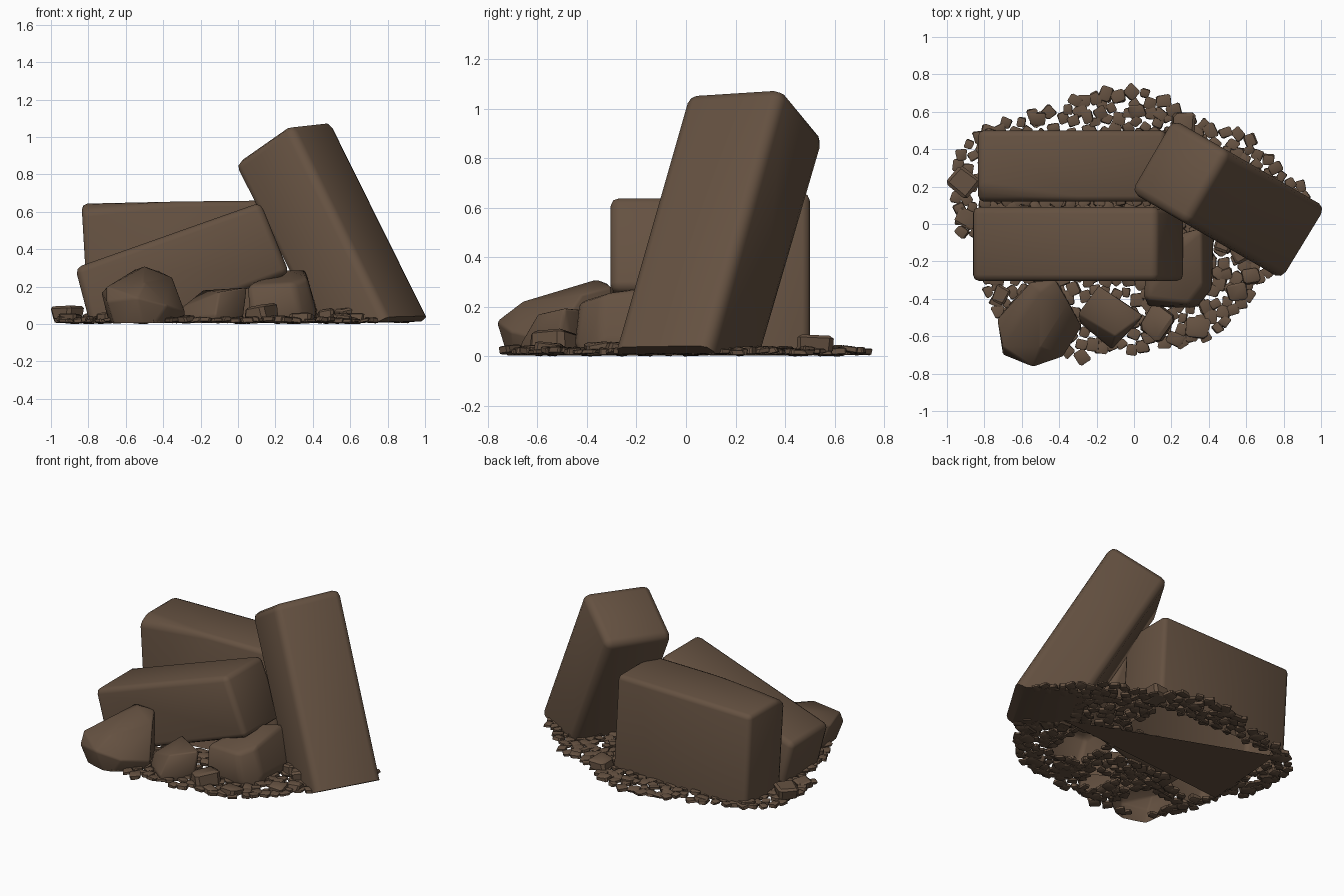
import bpy, bmesh, math, random
from mathutils import Vector, Matrix

if "Cube" in bpy.data.objects:
    bpy.data.objects.remove(bpy.data.objects["Cube"])

random.seed(7)
stone = bpy.data.materials.new("brown stone")
stone.diffuse_color = (0.13, 0.083, 0.053, 1)
stone.use_nodes = True
stone.node_tree.nodes["Principled BSDF"].inputs["Base Color"].default_value = stone.diffuse_color


def finish(name, bm, bevel=0.0, angle=50, cuts=()):
    """Make the object, wear its edges, then trim it with (point, normal, closed) planes."""
    me = bpy.data.meshes.new(name)
    bm.to_mesh(me)
    bm.free()
    me.materials.append(stone)
    ob = bpy.data.objects.new(name, me)
    bpy.context.collection.objects.link(ob)
    bpy.ops.object.select_all(action='DESELECT')
    bpy.context.view_layer.objects.active = ob
    ob.select_set(True)
    if bevel:
        mod = ob.modifiers.new("worn edges", 'BEVEL')
        mod.width = bevel
        mod.segments = 2
        mod.limit_method = 'ANGLE'
        mod.angle_limit = math.radians(25)
        bpy.ops.object.modifier_apply(modifier=mod.name)
    for point, normal, closed in cuts:
        bm = bmesh.new()
        bm.from_mesh(ob.data)
        res = bmesh.ops.bisect_plane(bm, geom=bm.verts[:] + bm.edges[:] + bm.faces[:],
                                     plane_co=point, plane_no=normal, clear_outer=True)
        if closed:
            rim = [e for e in res["geom_cut"] if isinstance(e, bmesh.types.BMEdge)]
            bmesh.ops.contextual_create(bm, geom=rim)
            bmesh.ops.recalc_face_normals(bm, faces=bm.faces[:])
        bm.to_mesh(ob.data)
        bm.free()
    bpy.ops.object.shade_smooth_by_angle(angle=math.radians(angle))
    return ob


GROUND = ((0, 0, 0.004), (0, 0, -1), False)   # open underside


def hull(name, points, bevel, cuts=(GROUND,)):
    """Convex stone wrapped around a few corner points, trimmed at the ground."""
    bm = bmesh.new()
    for x, y, z in points:
        bm.verts.new((x, y, z if z > 0 else min(z, -0.07)))
    res = bmesh.ops.convex_hull(bm, input=bm.verts[:])
    junk = {g for g in res["geom_interior"] + res["geom_unused"]
            if isinstance(g, bmesh.types.BMVert)}
    bmesh.ops.delete(bm, geom=list(junk), context='VERTS')
    bmesh.ops.dissolve_limit(bm, angle_limit=math.radians(4),
                             verts=bm.verts[:], edges=bm.edges[:])
    return finish(name, bm, bevel, cuts=cuts)


def prism(profile, depth, s_dir=(1, 0), t_dir=(0, 1), rise=0.0):
    """Corners of an (s, z) profile swept over the depth range."""
    return [(s * s_dir[0] + t * t_dir[0], s * s_dir[1] + t * t_dir[1], z + rise * t)
            for t in depth for s, z in profile]


# Large fallen blocks; the back one has a chipped front top edge
hull("back_block", prism([(-0.795, 0), (0.21, 0)], (0.12, 0.50)) + [
    (-0.835, 0.50, 0.643), (0.17, 0.50, 0.66), (0.17, 0.12, 0.66),
    (-0.30, 0.12, 0.655), (-0.835, 0.20, 0.643), (-0.835, 0.12, 0.60)], 0.03)
hull("front_block", prism([(-0.77, -0.08), (-0.87, 0.30), (0.12, 0.65), (0.275, 0.27),
                           (-0.70, -0.08)], (-0.305, 0.09)), 0.035)

# Leaning pillar, turned 30 degrees about z, with a sharp lower end
c, s = math.cos(math.radians(30)), math.sin(math.radians(30))
hull("leaning_pillar", prism([(-0.115, 0.845), (0.24, 1.06), (0.95, -0.18), (0.60, -0.38)],
                             (0.14, 0.59), (c, -s), (s, c), rise=0.055), 0.045,
     cuts=(((0.835 * c, -0.835 * s, 0.04), (0.5 * c, -0.5 * s, -0.87), True),
           ((0, 0, 0.012), (0, 0, -1), True)))

# Broken chunks in front
hull("large_chunk", [
    (-0.73, -0.51, 0.165), (-0.55, -0.31, 0.29), (-0.42, -0.30, 0.28),
    (-0.50, -0.36, 0.31), (-0.35, -0.42, 0.25), (-0.50, -0.66, 0.22),
    (-0.70, -0.66, 0.20), (-0.54, -0.765, 0.14), (-0.38, -0.71, 0.10),
    (-0.28, -0.55, 0.06), (-0.70, -0.70, 0.12), (-0.70, -0.47, 0.04),
    (-0.64, -0.66, 0), (-0.50, -0.70, 0), (-0.33, -0.56, 0), (-0.40, -0.32, 0),
    (-0.6, -0.35, 0)], 0.01)
hull("middle_chunk", [
    (-0.19, -0.33, 0.18), (0.05, -0.49, 0.195), (-0.10, -0.60, 0.17),
    (-0.30, -0.48, 0.09), (-0.12, -0.67, 0.05), (-0.29, -0.53, 0.03),
    (0.03, -0.52, 0.04), (-0.02, -0.44, 0), (-0.18, -0.36, 0), (-0.12, -0.64, 0)], 0.01)
hull("right_chunk", [
    (0.05, -0.40, 0.21), (0.30, -0.43, 0.22), (0.37, -0.34, 0.25),
    (0.26, -0.10, 0.29), (0.36, -0.02, 0.29), (0.08, -0.1, 0.2),
    (0.07, -0.44, 0.07), (0.33, -0.45, 0.06), (0.42, -0.34, 0.06),
    (0.43, -0.02, 0.05), (0.08, -0.42, 0), (0.39, -0.38, 0), (0.4, -0.02, 0),
    (0.08, -0.1, 0)], 0.025)

# Flat three-cornered slab lying under the blocks
bm = bmesh.new()
bm.faces.new([bm.verts.new(p) for p in
              ((0.55, -0.03, 0.002), (-0.74, 0.47, 0.002), (-0.79, -0.16, 0.002))])
finish("base_slab", bm)


def lump(bm, loc, size, tilt):
    """Chipped, jittered cube."""
    part = bmesh.new()
    bmesh.ops.create_cube(part, size=1)
    for v in part.verts:
        v.co += Vector([random.uniform(-0.13, 0.13) for _ in range(3)])
    bmesh.ops.bevel(part, geom=part.edges[:], offset=0.14, segments=1,
                    affect='EDGES', profile=0.5)
    rot = (Matrix.Rotation(random.uniform(0, 6.28), 4, 'Z')
           @ Matrix.Rotation(random.uniform(-tilt, tilt), 4, 'X'))
    part.transform(rot @ Matrix.Diagonal((*size, 1)))
    low = min(v.co.z for v in part.verts)
    part.transform(Matrix.Translation((loc[0], loc[1], loc[2] - low)))
    tmp = bpy.data.meshes.new("tmp")
    part.to_mesh(tmp)
    part.free()
    bm.from_mesh(tmp)
    bpy.data.meshes.remove(tmp)


# Small loose stones: x, y, width, height
stones = [(0.13, -0.52, 0.16, 0.09), (0.34, -0.56, 0.12, 0.05), (-0.91, 0.22, 0.13, 0.09),
          (0.26, 0.53, 0.13, 0.08), (0.57, -0.15, 0.11, 0.08), (0.55, -0.37, 0.10, 0.05),
          (0.62, -0.28, 0.09, 0.05), (-0.71, -0.38, 0.09, 0.06), (-0.90, 0.03, 0.10, 0.05),
          (-0.78, 0.46, 0.10, 0.05), (0.48, -0.10, 0.10, 0.07), (-0.52, 0.56, 0.08, 0.04),
          (0.22, -0.62, 0.08, 0.04), (0.02, 0.6, 0.08, 0.04)]
bm = bmesh.new()
for x, y, w, h in stones:
    lump(bm, (x, y, 0), (w, w * 0.9, h), 0.12)
finish("loose_stones", bm, angle=30)

# Gravel scattered inside an outline, away from the middle of the big stones
outline = [(-0.97, 0.2), (-0.92, 0.40), (-0.75, 0.52), (-0.5, 0.6), (-0.1, 0.73),
           (0.12, 0.69), (0.33, 0.54), (0.60, 0.47), (0.93, 0.17), (0.75, -0.22),
           (0.62, -0.40), (0.38, -0.62), (0.18, -0.64), (-0.3, -0.72), (-0.6, -0.66),
           (-0.78, -0.42), (-0.82, -0.1), (-0.93, -0.05)]
bare = [(-0.79, 0.18, 0.14, 0.48), (-0.77, -0.42, -0.27, 0.06), (-0.42, 0.1, -0.18, 0.06),
        (-0.64, -0.36, -0.67, -0.36), (0.12, 0.37, -0.4, -0.06), (-0.2, -0.02, -0.6, -0.4)]


def inside(x, y):
    hit = False
    for (x1, y1), (x2, y2) in zip(outline, outline[1:] + outline[:1]):
        if (y1 > y) != (y2 > y) and x < (x2 - x1) * (y - y1) / (y2 - y1) + x1:
            hit = not hit
    return hit


def covered(x, y):
    ps, pt = c * x - s * y, s * x + c * y
    return (0.42 < ps < 0.80 and 0.18 < pt < 0.55
            or any(x1 < x < x2 and y1 < y < y2 for x1, x2, y1, y2 in bare))


bm = bmesh.new()
placed = []
for _ in range(14000):
    x, y = random.uniform(-1, 1), random.uniform(-0.76, 0.76)
    if not inside(x, y) or covered(x, y):
        continue
    if any((x - a) ** 2 + (y - b) ** 2 < 0.049 ** 2 for a, b in placed):
        continue
    placed.append((x, y))
    w = random.uniform(0.05, 0.072)
    lump(bm, (x, y, random.uniform(0.003, 0.01)),
         (w, w * random.uniform(0.8, 1.0), random.uniform(0.016, 0.03)), 0.2)
finish("gravel", bm, angle=30)
